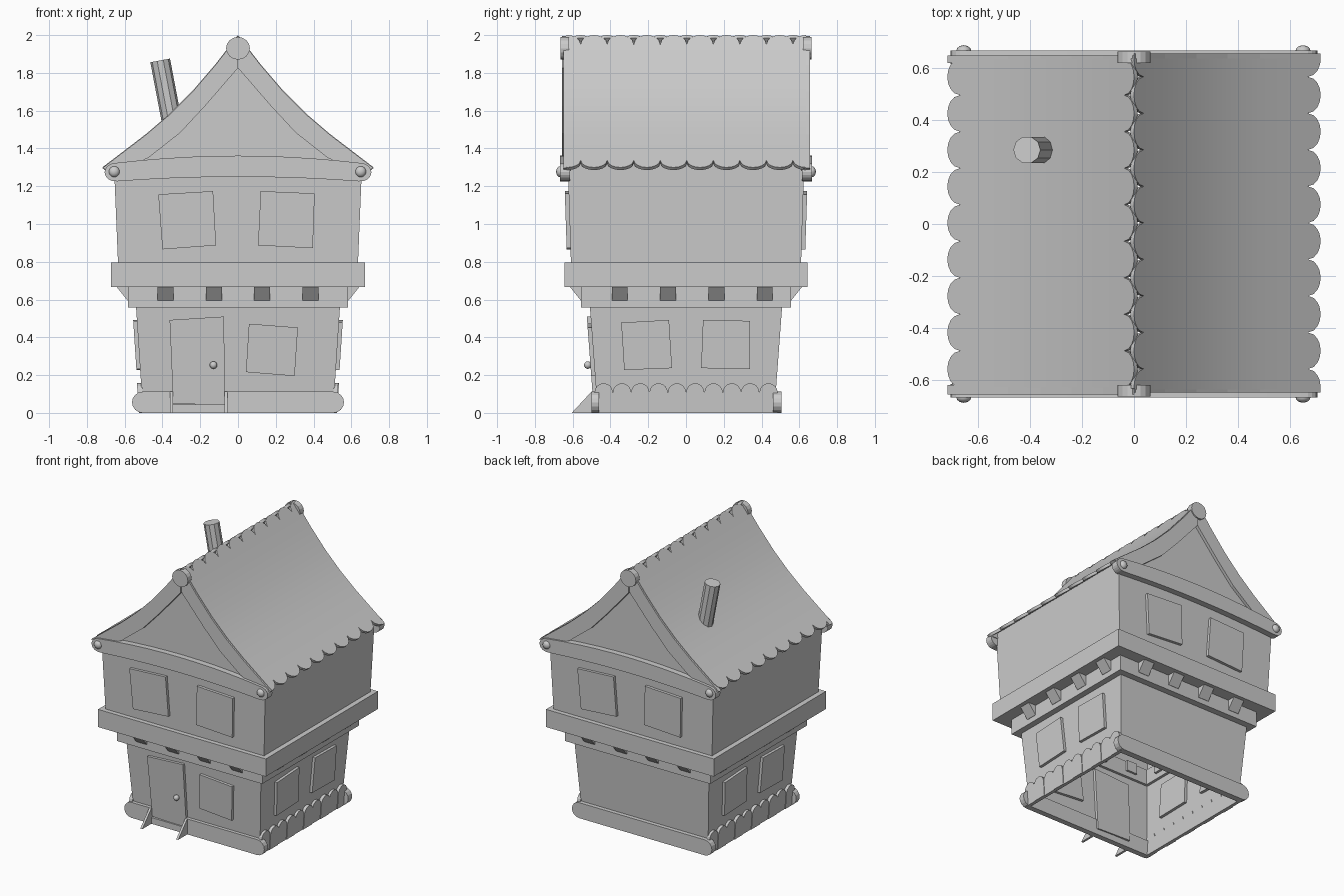
import bpy, bmesh, math
from mathutils import Matrix, Vector

if "Cube" in bpy.data.objects:
    bpy.data.objects.remove(bpy.data.objects["Cube"])

FRONT, RIGHT, BACK, LEFT = 0, 1, 2, 3


def finish(name, bm, smooth=False):
    bmesh.ops.recalc_face_normals(bm, faces=bm.faces[:])
    me = bpy.data.meshes.new(name)
    bm.to_mesh(me)
    bm.free()
    ob = bpy.data.objects.new(name, me)
    bpy.context.collection.objects.link(ob)
    if smooth:
        bpy.context.view_layer.objects.active = ob
        ob.select_set(True)
        bpy.ops.object.shade_smooth_by_angle(angle=math.radians(35))
        ob.select_set(False)
    return ob


def prism(name, pts, inner, outer, side=FRONT):
    """Outline (u, z) on one side of the house; depth is a number or a function of z."""
    fi = inner if callable(inner) else lambda z: inner
    fo = outer if callable(outer) else lambda z: outer
    rot = Matrix.Rotation(side * math.pi / 2, 3, 'Z')
    bm = bmesh.new()
    a = [bm.verts.new(rot @ Vector((u, -fi(z), z))) for u, z in pts]
    b = [bm.verts.new(rot @ Vector((u, -fo(z), z))) for u, z in pts]
    bm.faces.new(a)
    bm.faces.new(b)
    n = len(pts)
    for i in range(n):
        bm.faces.new((a[i], a[(i + 1) % n], b[(i + 1) % n], b[i]))
    return finish(name, bm)


def lean(base, slope, off=0.0):
    return lambda z: base + slope * z + off


def arc(cx, cz, rx, rz, a0, a1, n=8):
    return [(cx + rx * math.cos(math.radians(a0 + (a1 - a0) * i / n)),
             cz + rz * math.sin(math.radians(a0 + (a1 - a0) * i / n))) for i in range(n + 1)]


def rect(x0, x1, z0, z1):
    return [(x0, z0), (x1, z0), (x1, z1), (x0, z1)]


def tube(name, loops, closed=False):
    """Rectangular loops (half x, half y, z) joined into open walls or a closed ring."""
    bm = bmesh.new()
    rows = [[bm.verts.new((sx * hx, sy * hy, z)) for sx, sy in ((-1, -1), (1, -1), (1, 1), (-1, 1))]
            for hx, hy, z in loops]
    for k in range(len(rows) if closed else len(rows) - 1):
        r, s = rows[k], rows[(k + 1) % len(rows)]
        for i in range(4):
            j = (i + 1) % 4
            bm.faces.new((r[i], r[j], s[j], s[i]))
    return finish(name, bm)


def ring(name, hx, hy, z0, z1, ix, iy):
    return tube(name, [(hx, hy, z0), (hx, hy, z1), (ix, iy, z1), (ix, iy, z0)], True)


# Walls and floor bands
tube("lower_walls", [(0.503, 0.467, 0), (0.54, 0.509, 0.565)])
ring("lower_band", 0.583, 0.555, 0.557, 0.668, 0.52, 0.49)
ring("upper_band", 0.672, 0.642, 0.667, 0.795, 0.56, 0.53)
tube("upper_walls", [(0.635, 0.609, 0.79), (0.657, 0.626, 1.32)])

# Corbels under the upper band
for side in range(4):
    front = side in (FRONT, BACK)
    d, mid = (0.583, 0) if front else (0.583, 0.033 if side == RIGHT else -0.033)
    d = 0.555 if front else 0.583
    for i in range(4):
        u = mid + (i - 1.5) * 0.256
        prism("corbel", rect(u - 0.042, u + 0.042, 0.595, 0.67), d - 0.08,
              lambda z, d=d: d + 0.002 + (z - 0.595) * 0.8, side)

# Windows and door
LOW_F, LOW_S, UP_F = (0.467, 0.075), (0.503, 0.065), (0.583, 0.033)


def panel(name, pts, wall, side):
    prism(name, pts, lean(*wall, -0.02), lean(*wall, 0.02), side)


for side in (FRONT, BACK):
    panel("upper_window", [(-.422, 1.157), (-.132, 1.174), (-.116, .887), (-.40, .866)], UP_F, side)
    panel("upper_window", [(.12, 1.174), (.406, 1.162), (.396, .872), (.106, .887)], UP_F, side)
for side in (RIGHT, LEFT):
    panel("side_window", [(-.343, .478), (-.09, .492), (-.074, .237), (-.327, .227)], LOW_S, side)
    panel("side_window", [(.09, .492), (.338, .487), (.338, .232), (.08, .237)], LOW_S, side)
panel("front_window", [(.058, .472), (.317, .452), (.30, .195), (.042, .216)], LOW_F, FRONT)
panel("door", [(-.362, .492), (-.074, .51), (-.07, .04), (-.343, .05)], LOW_F, FRONT)
bm = bmesh.new()
bmesh.ops.create_uvsphere(bm, u_segments=12, v_segments=8, radius=0.02,
                          matrix=Matrix.Translation((-0.13, -0.52, 0.253)))
finish("door_knob", bm, True)

# Base boards, doorstep and its brackets
r = 0.056
left_end, right_end = arc(-0.505, r, r, r, 90, 270), arc(0.505, r, r, r, -90, 90)
prism("back_base_board", left_end + right_end, 0.46, 0.505, BACK)
prism("front_base_board_left", left_end + [(-0.345, 0), (-0.345, 2 * r)], 0.46, 0.5)
prism("front_base_board_right", right_end + [(-0.065, 2 * r), (-0.065, 0)], 0.46, 0.5)
prism("doorstep", rect(-0.345, -0.065, 0.0, 0.045), 0.46, 0.5)
for x in (-0.352, -0.064):
    prism("step_bracket", rect(x - 0.008, x + 0.008, 0, 0.112), 0.47,
          lambda z: 0.605 - z * 0.93)

# Scalloped planks along the side bases
for side in (RIGHT, LEFT):
    for i in range(10):
        u, h = -0.436 + i * 0.097, 0.0485
        prism("base_plank", [(u - h, 0), (u + h, 0)] + arc(u, 0.107, h, 0.05, 0, 180),
              lean(*LOW_S, -0.005), lean(*LOW_S, 0.018 + 0.004 * (i % 2)), side)

# Roof curve, from ridge to eave
ROOF = [(0, 2.0), (.12, 1.845), (.24, 1.705), (.36, 1.585), (.485, 1.478), (.6, 1.39), (.718, 1.3)]
seg = [math.dist(ROOF[i], ROOF[i + 1]) for i in range(len(ROOF) - 1)]
cum = [sum(seg[:i]) for i in range(len(ROOF))]
total = cum[-1]


def roof_at(s):
    i = max(k for k in range(len(seg)) if cum[k] <= s + 1e-9)
    t = (s - cum[i]) / seg[i]
    return Vector(ROOF[i]).lerp(Vector(ROOF[i + 1]), t)


def roof_plank(sx, yc, half):
    R = 0.062
    f = (0.0, 0.08, 0.25, 0.55, 1.0)
    stops = [k * R for k in f] + [c for c in cum if R < c < total - R] + [total - k * R for k in f[::-1]]
    lim = 0.636
    bm = bmesh.new()
    rows = []
    for s in stops:
        e = min(1, min(s, total - s) / R)
        w = max(half * math.sqrt(max(0, 1 - (1 - e) ** 2)), 0.004)
        p = roof_at(s)
        ya, yb = max(-lim, yc - w), min(lim, yc + w)
        if yb - ya < 0.002:
            ya = yb = max(-lim, min(lim, yc))
            continue
        rows.append([bm.verts.new((sx * (p.x + dn * 0.68), y, p.y + dn * 0.73))
                     for dn in (0, -0.02) for y in (ya, yb)])
    for a, b in zip(rows, rows[1:]):
        for i, j in ((0, 1), (1, 3), (3, 2), (2, 0)):
            bm.faces.new((a[i], a[j], b[j], b[i]))
    for q in (rows[0], rows[-1]):
        bm.faces.new((q[0], q[1], q[3], q[2]))
    finish("roof_plank", bm, True)


for i in range(9):
    roof_plank(-1, 0.004 + (i - 4) * 0.1405, 0.0703)
for i in range(10):
    roof_plank(1, 0.0745 + (i - 5) * 0.1405, 0.0703)

# Gable ends: wall, bargeboards, arched tie beam and bolts
inset = [(x * 0.975, z - 0.02) for x, z in ROOF]
LOWER = [(.66, 1.27), (.475, 1.35), (.306, 1.483), (.174, 1.625), (0, 1.826)]
for side in (FRONT, BACK):
    wall = [(-x, z) for x, z in inset[:0:-1]] + inset
    prism("gable_wall", wall, 0.61, 0.626, side)
    top = [(x, z - 0.004) for x, z in ROOF]
    prism("bargeboard_right", top + LOWER, 0.62, 0.648, side)
    prism("bargeboard_left", [(-x, z) for x, z in top + LOWER], 0.62, 0.656, side)
    prism("ridge_cap", arc(0, 1.93, 0.063, 0.06, 0, 337.5, 15), 0.62, 0.664, side)
    n = 10
    xs = [-0.64 + 1.28 * i / n for i in range(n + 1)]
    sag = [0.03 * (1 - (x / 0.64) ** 2) for x in xs]
    beam = (arc(-0.65, 1.274, 0.056, 0.048, 110, 250)
            + [(x, 1.226 + s * 0.8) for x, s in zip(xs, sag)]
            + arc(0.65, 1.274, 0.056, 0.048, -70, 70)
            + [(x, 1.324 + s * 1.25) for x, s in zip(xs, sag)][::-1])
    prism("tie_beam", beam, 0.615, 0.668, side)
    for x in (-0.655, 0.65):
        bm = bmesh.new()
        y = -0.666 if side == FRONT else 0.666
        bmesh.ops.create_uvsphere(bm, u_segments=12, v_segments=8, radius=0.029,
                                  matrix=Matrix.Translation((x, y, 1.277)) @ Matrix.Diagonal((1, 0.75, 1, 1)))
        finish("beam_bolt", bm, True)

# Tilted chimney pipe
a, b = Vector((-0.335, 0.285, 1.46)), Vector((-0.412, 0.285, 1.866))
bm = bmesh.new()
bmesh.ops.create_cone(bm, cap_ends=True, segments=10, radius1=0.053, radius2=0.053, depth=(b - a).length,
                      matrix=Matrix.Translation((a + b) / 2) @ (b - a).to_track_quat('Z', 'Y').to_matrix().to_4x4())
finish("chimney", bm, True)
